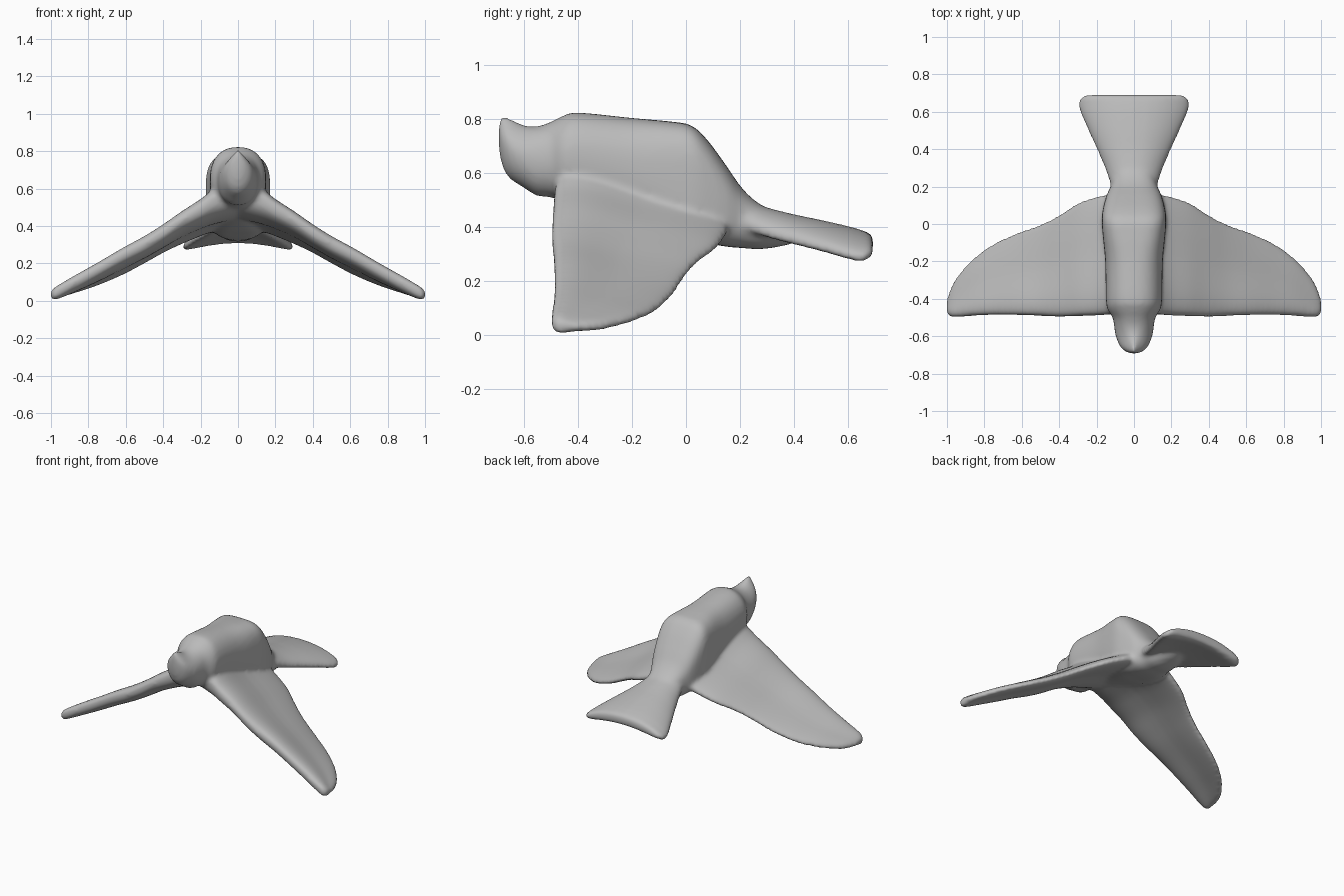
import bpy
import bmesh
import math

cube = bpy.data.objects.get("Cube")
if cube:
    bpy.data.objects.remove(cube, do_unlink=True)

grey = bpy.data.materials.new("clay grey")
grey.use_nodes = True
GREY = (0.5, 0.5, 0.5, 1)
grey.diffuse_color = GREY
grey.node_tree.nodes["Principled BSDF"].inputs["Base Color"].default_value = GREY


def refine(rows, steps=4):
    """Catmull-Rom interpolation between stations."""
    out = []
    for i in range(len(rows) - 1):
        a, b = rows[max(i - 1, 0)], rows[i]
        c, d = rows[i + 1], rows[min(i + 2, len(rows) - 1)]
        for s in range(steps):
            t = s / steps
            out.append([0.5 * (2 * q + (r - p) * t + (2 * p - 5 * q + 4 * r - u) * t * t
                               + (3 * q - p - 3 * r + u) * t ** 3)
                        for p, q, r, u in zip(a, b, c, d)])
    return out + [list(rows[-1])]


def oval(n, power):
    """Unit superellipse points."""
    pts = []
    for i in range(n):
        a = 2 * math.pi * i / n
        c, s = math.cos(a), math.sin(a)
        pts.append((math.copysign(abs(c) ** (2 / power), c),
                    math.copysign(abs(s) ** (2 / power), s)))
    return pts


def loft(name, rings):
    """Closed skin through a list of equal rings."""
    bm = bmesh.new()
    loops = [[bm.verts.new(p) for p in ring] for ring in rings]
    n = len(loops[0])
    for a, b in zip(loops, loops[1:]):
        for i in range(n):
            j = (i + 1) % n
            bm.faces.new((a[i], a[j], b[j], b[i]))
    bm.faces.new(loops[0])
    bm.faces.new(loops[-1])
    bmesh.ops.recalc_face_normals(bm, faces=bm.faces)
    mesh = bpy.data.meshes.new(name)
    bm.to_mesh(mesh)
    bm.free()
    mesh.materials.append(grey)
    obj = bpy.data.objects.new(name, mesh)
    bpy.context.collection.objects.link(obj)
    return obj


# Body and head: y, half width, bottom, top, pinch of the crown, squareness
BODY = [
    (-0.692, 0.018, 0.69, 0.80, 0.6, 2),
    (-0.680, 0.048, 0.63, 0.812, 0.85, 2),
    (-0.655, 0.075, 0.582, 0.806, 0.75, 2),
    (-0.60, 0.098, 0.545, 0.776, 0.3, 2.1),
    (-0.55, 0.106, 0.515, 0.772, 0.05, 2.2),
    (-0.50, 0.114, 0.51, 0.788, 0, 2.2),
    (-0.455, 0.142, 0.495, 0.81, 0, 2.2),
    (-0.40, 0.15, 0.48, 0.823, 0, 2.3),
    (-0.20, 0.154, 0.42, 0.803, 0, 2.5),
    (-0.06, 0.167, 0.375, 0.79, 0, 3.2),
    (0.02, 0.173, 0.355, 0.775, 0, 3.6),
    (0.08, 0.166, 0.34, 0.72, 0, 3.4),
    (0.15, 0.148, 0.327, 0.625, 0, 3),
    (0.21, 0.122, 0.322, 0.54, 0, 2.6),
    (0.28, 0.105, 0.318, 0.48, 0, 2.4),
    (0.38, 0.07, 0.335, 0.44, 0, 2.4),
    (0.45, 0.03, 0.36, 0.42, 0, 2.4),
]
rings = []
for y, w, lo, hi, pinch, power in refine(BODY):
    mid, half = (lo + hi) / 2, (hi - lo) / 2
    rings.append([(w * c * (1 - pinch * max(s, 0) ** 2), y, mid + half * s)
                  for c, s in oval(40, power)])
parts = [loft("body", rings)]

# Fan tail: y, half width, centre height, half thickness, droop of the edges
TAIL = [
    (0.12, 0.12, 0.475, 0.05, 0.02),
    (0.20, 0.123, 0.455, 0.048, 0.035),
    (0.30, 0.156, 0.428, 0.044, 0.05),
    (0.40, 0.199, 0.405, 0.042, 0.055),
    (0.50, 0.245, 0.385, 0.041, 0.062),
    (0.60, 0.289, 0.362, 0.041, 0.068),
    (0.645, 0.297, 0.350, 0.040, 0.064),
    (0.675, 0.287, 0.344, 0.035, 0.05),
    (0.691, 0.255, 0.342, 0.022, 0.035),
]
rings = []
for y, w, z, t, droop in refine(TAIL):
    rings.append([(w * c, y, z + t * s - droop * c * c) for c, s in oval(40, 2.8)])
parts.append(loft("tail", rings))

# Wings: x, leading y, trailing y, leading z, trailing z, half thickness
WING = [
    (0.00, -0.46, 0.16, 0.55, 0.41, 0.09),
    (0.08, -0.478, 0.16, 0.55, 0.41, 0.115),
    (0.14, -0.485, 0.157, 0.527, 0.395, 0.108),
    (0.20, -0.49, 0.146, 0.49, 0.37, 0.092),
    (0.30, -0.493, 0.112, 0.433, 0.325, 0.08),
    (0.40, -0.496, 0.048, 0.365, 0.277, 0.074),
    (0.50, -0.492, -0.002, 0.305, 0.22, 0.07),
    (0.62, -0.488, -0.045, 0.243, 0.155, 0.066),
    (0.75, -0.487, -0.105, 0.168, 0.10, 0.061),
    (0.86, -0.492, -0.185, 0.107, 0.064, 0.056),
    (0.95, -0.498, -0.287, 0.057, 0.037, 0.049),
    (0.985, -0.494, -0.355, 0.040, 0.030, 0.040),
    (1.003, -0.47, -0.41, 0.034, 0.03, 0.022),
]
for side, name in ((1, "left_wing"), (-1, "right_wing")):
    rings = []
    for x, y0, y1, z0, z1, t in refine(WING):
        ring = []
        for c, s in oval(48, 2.7):
            f = (c + 1) / 2
            ramp = min(f / 0.6, 1)
            thin = 1 - 0.48 * ramp * ramp * (3 - 2 * ramp)
            ring.append((side * x, y0 + (y1 - y0) * f,
                         z0 + (z1 - z0) * f + t * thin * s))
        rings.append(ring)
    parts.append(loft(name, rings))

# Fuse the parts into one softly blended skin
bpy.ops.object.select_all(action='DESELECT')
for part in parts:
    part.select_set(True)
bpy.context.view_layer.objects.active = parts[0]
bpy.ops.object.join()
bird = bpy.context.view_layer.objects.active
bird.name = "flying_bird"
remesh = bird.modifiers.new("fuse", 'REMESH')
remesh.mode = 'VOXEL'
remesh.voxel_size = 0.012
remesh.use_smooth_shade = True
soften = bird.modifiers.new("soften", 'SMOOTH')
soften.factor = 0.5
soften.iterations = 10
